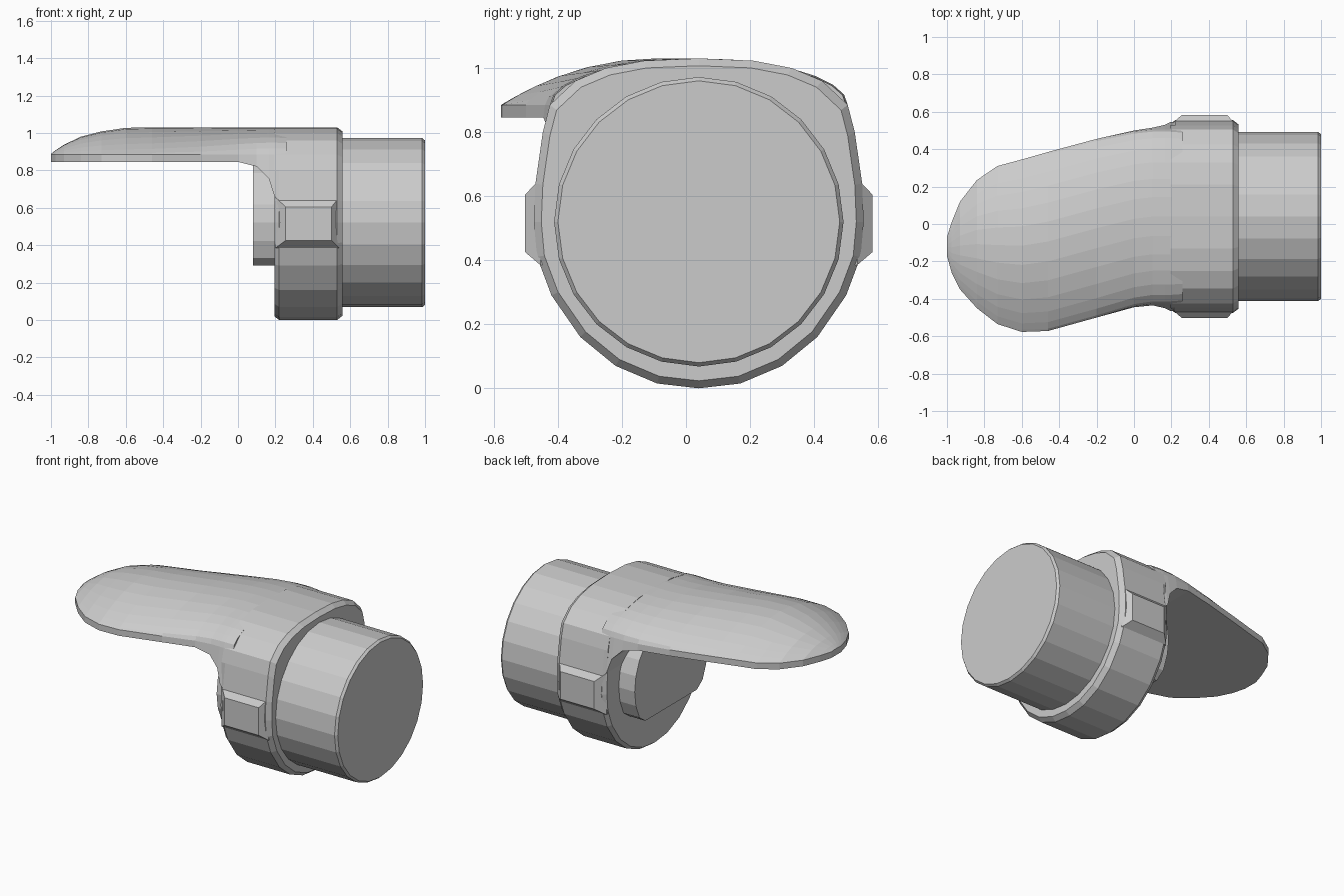
import bpy, bmesh
from math import sin, cos, pi

if "Cube" in bpy.data.objects:
    bpy.data.objects.remove(bpy.data.objects["Cube"])

CY, CZ = 0.04, 0.52  # axis of the round parts


def loft(name, rings):
    """Skin closed rings of equal point count and cap both ends."""
    bm = bmesh.new()
    loops = [[bm.verts.new(p) for p in ring] for ring in rings]
    n = len(loops[0])
    for a, b in zip(loops, loops[1:]):
        for i in range(n):
            j = (i + 1) % n
            bm.faces.new((a[i], a[j], b[j], b[i]))
    bm.faces.new(loops[0])
    bm.faces.new(loops[-1])
    bmesh.ops.recalc_face_normals(bm, faces=bm.faces[:])
    mesh = bpy.data.meshes.new(name)
    bm.to_mesh(mesh)
    bm.free()
    obj = bpy.data.objects.new(name, mesh)
    bpy.context.collection.objects.link(obj)
    return obj


def circle(x, r, n=24, floor=-1):
    return [(x, CY + r * sin(2 * pi * i / n), max(floor, CZ + r * cos(2 * pi * i / n)))
            for i in range(n)]


# Round plug with a small end chamfer
loft("plug", [circle(0.5, 0.452), circle(0.985, 0.452), circle(1.0, 0.44)])

# Collar: mirrored half profile, chamfered front and lower rear edges
half = [(0, 0), (.13, .015), (.26, .07), (.37, .16), (.46, .29), (.505, .41),
        (.515, .52), (.51, .64), (.487, .8), (.465, .885), (.385, .96),
        (.29, 1.0), (.17, 1.023), (0, 1.03)]
profile = half + [(-y, z) for y, z in half[-2:0:-1]]


def collar_ring(x, s, lower_only=False):
    ring = []
    for y, z in profile:
        k = 1 if lower_only and z > 0.65 else s
        ring.append((x, CY + y * k, CZ + (z - CZ) * k))
    return ring


loft("collar", [collar_ring(.195, .965, True), collar_ring(.22, 1),
                collar_ring(.53, 1), collar_ring(.56, .955)])

# Thumb lever: domed sections (x, y min, y max, top z, bottom z, dome power, skirt flare)
stations = [
    (-1.0, -.17, -.07, .888, .845, 1, 0),
    (-.975, -.26, .01, .907, .845, 1, 0),
    (-.93, -.35, .12, .937, .845, 1, 0),
    (-.84, -.45, .235, .98, .845, 1, 0),
    (-.73, -.535, .31, 1.008, .845, 1, 0),
    (-.6, -.577, .345, 1.027, .845, 1, 0),
    (-.46, -.572, .385, 1.03, .845, .95, 0),
    (-.2, -.5, .455, 1.03, .845, .75, 0),
    (0, -.44, .495, 1.03, .845, .58, .005),
    (.1, -.425, .505, 1.03, .82, .52, .01),
    (.165, -.425, .505, 1.03, .755, .5, .025),
    (.195, -.425, .505, 1.03, .66, .5, .04),
    (.26, -.42, .5, 1.025, .6, .5, .04),
]


def lever_ring(x, y0, y1, top, bottom, power, flare):
    c, w, edge = (y0 + y1) / 2, (y1 - y0) / 2, 0.885
    ring = [(x, y0 - flare, bottom)]
    for i in range(15):
        t = sin(pi * (i / 14 - 0.5))
        ring.append((x, c + w * t, edge + (top - edge) * max(0, 1 - t * t) ** power))
    ring.append((x, y1 + flare, bottom))
    return ring


loft("lever", [lever_ring(*s) for s in stations])

# Flat-bottomed boss behind the collar
loft("boss", [circle(.08, .375, 24, .29), circle(.25, .375, 24, .29)])


# Side grip pads
def pad_ring(y, x0, x1, z0, z1):
    return [(x0, y, z0), (x1, y, z0), (x1, y, z1), (x0, y, z1)]


for side, label in ((-1, "front"), (1, "back")):
    loft(label + "_grip_pad", [pad_ring(CY + side * .42, .2, .54, .385, .655),
                               pad_ring(CY + side * .495, .2, .54, .385, .655),
                               pad_ring(CY + side * .542, .255, .5, .425, .605)])
